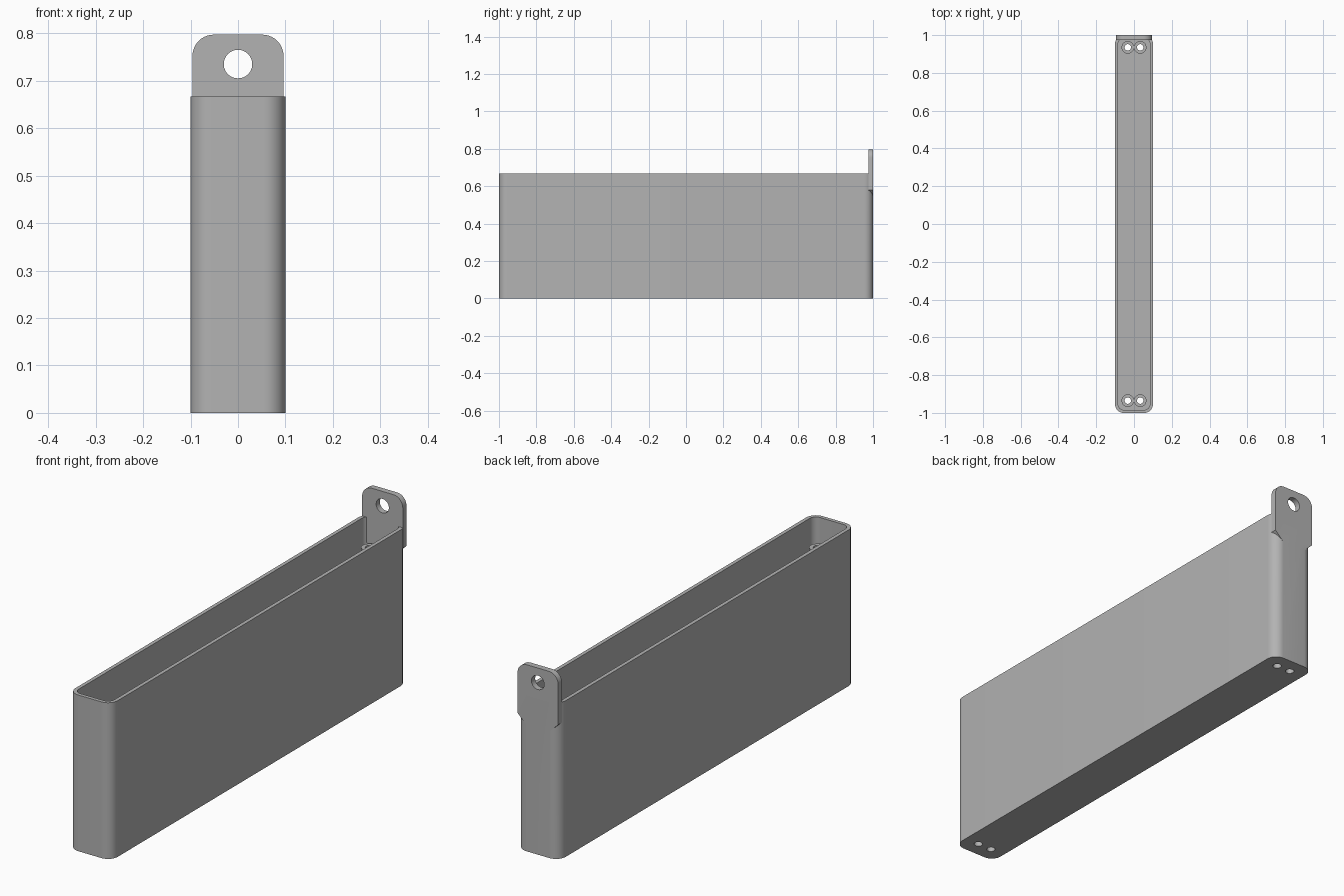
import bpy, bmesh, math
from mathutils import Vector

old = bpy.data.objects.get("Cube")
if old:
    bpy.data.objects.remove(old, do_unlink=True)

grey = bpy.data.materials.new("plain grey")
grey.use_nodes = True
COLOR = (0.45, 0.45, 0.45, 1)
grey.diffuse_color = COLOR
grey.node_tree.nodes["Principled BSDF"].inputs["Base Color"].default_value = COLOR


def rounded(corners, steps=10):
    """Outline from (u, v, radius) corners, each rounded with an arc."""
    pts = []
    for i, (u, v, r) in enumerate(corners):
        p = Vector((u, v))
        a = (Vector(corners[i - 1][:2]) - p).normalized()
        b = (Vector(corners[(i + 1) % len(corners)][:2]) - p).normalized()
        if r == 0:
            pts.append(p)
            continue
        half = a.angle(b) / 2
        centre = p + (a + b).normalized() * r / math.sin(half)
        start = p + a * r / math.tan(half) - centre
        end = p + b * r / math.tan(half) - centre
        sweep = math.pi - 2 * half
        for k in range(steps + 1):
            t = k / steps
            pts.append(centre + (start * math.sin((1 - t) * sweep)
                                 + end * math.sin(t * sweep)) / math.sin(sweep))
    return pts


def prism(name, outline, low, high, place):
    """Extrude an outline; place maps (u, v, depth) to a 3D point."""
    bm = bmesh.new()
    face = bm.faces.new([bm.verts.new(place(p.x, p.y, low)) for p in outline])
    ext = bmesh.ops.extrude_face_region(bm, geom=[face])
    shift = Vector(place(0, 0, high)) - Vector(place(0, 0, low))
    bmesh.ops.translate(bm, vec=shift,
                        verts=[g for g in ext["geom"] if isinstance(g, bmesh.types.BMVert)])
    bmesh.ops.recalc_face_normals(bm, faces=bm.faces)
    mesh = bpy.data.meshes.new(name)
    bm.to_mesh(mesh)
    bm.free()
    mesh.materials.append(grey)
    obj = bpy.data.objects.new(name, mesh)
    bpy.context.collection.objects.link(obj)
    return obj


def upright(u, v, d):
    return (u, v, d)


def facing_back(u, v, d):
    return (u, d, v)


def box_outline(x, y, r):
    return rounded([(-x, -y, r), (x, -y, r), (x, y, r), (-x, y, r)])


def circle(u, v, r, n=32):
    return [Vector((u + r * math.cos(2 * math.pi * i / n),
                    v + r * math.sin(2 * math.pi * i / n))) for i in range(n)]


def combine(target, other, operation):
    mod = target.modifiers.new(operation, "BOOLEAN")
    mod.operation, mod.object, mod.solver = operation, other, "EXACT"
    bpy.ops.object.select_all(action="DESELECT")
    bpy.context.view_layer.objects.active = target
    target.select_set(True)
    bpy.ops.object.modifier_apply(modifier=mod.name)
    bpy.data.objects.remove(other, do_unlink=True)


HEIGHT, WALL, FLOOR = 0.667, 0.016, 0.02

# Open tray with rounded vertical corners
tray = prism("tray", box_outline(0.1, 1, 0.045), 0, HEIGHT, upright)
cavity = prism("cavity", box_outline(0.1 - WALL, 1 - WALL, 0.045 - WALL),
               FLOOR, HEIGHT + 0.1, upright)
combine(tray, cavity, "DIFFERENCE")

# Hanging tab on the back wall, with a round hole
W = 0.096
tab = prism("hanging_tab",
            rounded([(-0.055, 0.54, 0), (0.055, 0.54, 0), (W, 0.58, 0),
                     (W, 0.797, 0.045), (-W, 0.797, 0.045), (-W, 0.58, 0)]),
            0.975, 1.0, facing_back)
combine(tab, prism("tab_hole", circle(0, 0.735, 0.03, 48), 0.9, 1.1, facing_back),
        "DIFFERENCE")
combine(tray, tab, "UNION")

# Hollow screw posts, a pair at each end, bored through the floor
posts = []
for x in (-0.033, 0.033):
    for y in (-0.935, 0.935):
        combine(tray, prism("bore", circle(x, y, 0.017), -0.1, 0.1, upright), "DIFFERENCE")
        post = prism("screw_post", circle(x, y, 0.033), FLOOR, 0.565, upright)
        combine(post, prism("bore", circle(x, y, 0.017), -0.1, 0.7, upright), "DIFFERENCE")
        posts.append(post)

# Smooth rounded walls, keep edges sharp
for obj in [tray] + posts:
    bpy.ops.object.select_all(action="DESELECT")
    bpy.context.view_layer.objects.active = obj
    obj.select_set(True)
    bpy.ops.object.shade_smooth_by_angle(angle=math.radians(30))
